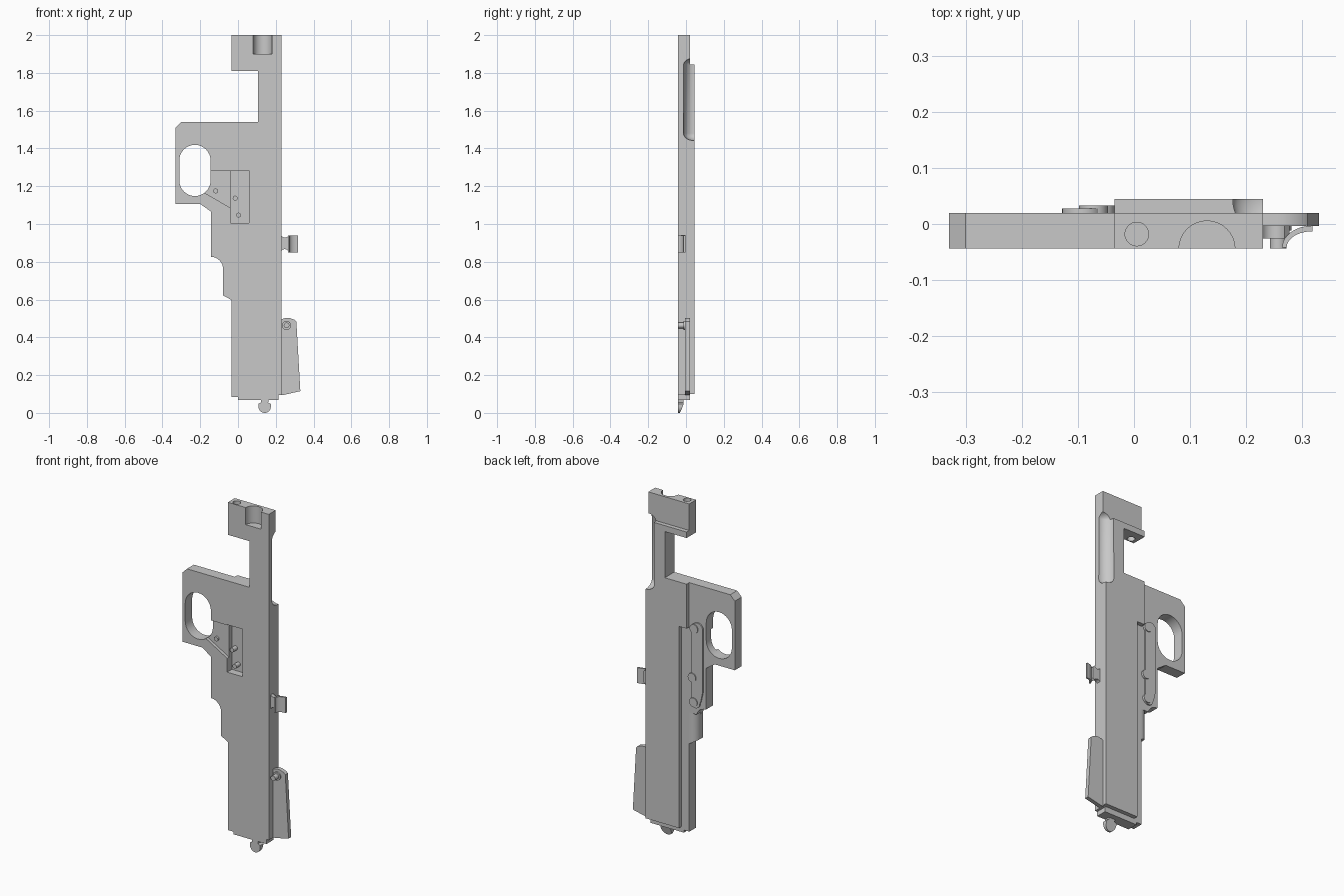
import bpy, bmesh, math

cube = bpy.data.objects.get("Cube")
if cube:
    bpy.data.objects.remove(cube, do_unlink=True)

grey = bpy.data.materials.new("light grey")
grey.use_nodes = True
colour = (0.58, 0.58, 0.58, 1)
grey.diffuse_color = colour
grey.node_tree.nodes["Principled BSDF"].inputs["Base Color"].default_value = colour

FRONT, BACK, SLAB = -0.0435, 0.02, 0.0445
LEFT, RIGHT = -0.035, 0.23


def finish(name, bm):
    bmesh.ops.recalc_face_normals(bm, faces=bm.faces)
    mesh = bpy.data.meshes.new(name)
    bm.to_mesh(mesh)
    bm.free()
    mesh.materials.append(grey)
    ob = bpy.data.objects.new(name, mesh)
    bpy.context.collection.objects.link(ob)
    return ob


def prism(name, pts, lo, hi, axis="y"):
    """Extrude an outline: (x, z) along y, or (x, y) along z."""
    bm = bmesh.new()
    place = (lambda a, b: (a, lo, b)) if axis == "y" else (lambda a, b: (a, b, lo))
    face = bm.faces.new([bm.verts.new(place(a, b)) for a, b in pts])
    ext = bmesh.ops.extrude_face_region(bm, geom=[face])
    move = (0, hi - lo, 0) if axis == "y" else (0, 0, hi - lo)
    verts = [v for v in ext["geom"] if isinstance(v, bmesh.types.BMVert)]
    bmesh.ops.translate(bm, vec=move, verts=verts)
    return finish(name, bm)


def arc(cx, cy, r, start, end, n=12, ry=None):
    ry = ry or r
    angles = [math.radians(start + (end - start) * i / n) for i in range(n + 1)]
    return [(cx + r * math.cos(t), cy + ry * math.sin(t)) for t in angles]


def rod(name, cx, c, r, lo, hi, axis="y", n=32):
    return prism(name, arc(cx, c, r, 0, 360, n)[:-1], lo, hi, axis)


def rect(x0, x1, z0, z1):
    return [(x0, z0), (x1, z0), (x1, z1), (x0, z1)]


def cut(ob, cutter):
    mod = ob.modifiers.new("cut", "BOOLEAN")
    mod.operation = "DIFFERENCE"
    mod.solver = "EXACT"
    mod.object = cutter
    bpy.context.view_layer.objects.active = ob
    bpy.ops.object.modifier_apply(modifier=mod.name)
    bpy.data.objects.remove(cutter, do_unlink=True)


# Main plate with head, neck, guard and stepped lower edge
outline = [(LEFT, 2), (LEFT, 1.81), (0.106, 1.81), (0.106, 1.54),
           (-0.3, 1.54), (-0.33, 1.51), (-0.33, 1.106), (-0.2, 1.106),
           (-0.143, 1.066), (-0.143, 0.826)]
outline += arc(-0.143, 0.762, 0.064, 90, 0, 8)[1:]
outline += [(-0.079, 0.622), (LEFT, 0.598), (LEFT, 0.083), (0, 0.083),
            (0, 0.068), (0.215, 0.068), (0.215, 0.095), (RIGHT, 0.095), (RIGHT, 2)]
body = prism("main_plate", outline, FRONT, BACK)

# Finger opening
slot = arc(-0.228, 1.336, 0.083, 0, 180, 16) + arc(-0.228, 1.231, 0.083, 180, 360, 16)
cut(body, prism("slot_cutter", slot, -0.1, 0.1))
# Front recesses
shallow = [(-0.16, 1.28), (-0.03, 1.28), (-0.03, 1.08), (-0.177, 1.165)]
cut(body, prism("shallow_cutter", shallow, -0.1, -0.025))
cut(body, prism("pocket_cutter", rect(-0.04, 0.058, 1.005, 1.283), -0.1, 0.0))
# Head bores
cut(body, rod("half_bore_cutter", 0.13, FRONT - 0.001, 0.05, 1.9, 2.1, "z"))
cut(body, rod("small_bore_cutter", 0.005, -0.018, 0.021, 1.7, 2.1, "z"))
# Rounded back corner of the lower step
rounding = arc(LEFT, -0.023, 0.043, 90, 180, 10) + [(-0.1, -0.023), (-0.1, 0.05), (LEFT, 0.05)]
cut(body, prism("rounding_cutter", rounding, 0.59, 0.78, "z"))

# Raised slab on the back
slab = prism("back_slab", [
    (0.015, 0.1), (RIGHT, 0.1), (RIGHT, 1.845), (LEFT, 1.845), (LEFT, 1.81),
    (0.106, 1.81), (0.106, 1.54), (LEFT, 1.54), (LEFT, 1.28), (0.015, 1.28)],
    BACK, SLAB)

# Side scoop through both layers, with domed ends
for part in (body, slab):
    bm = bmesh.new()
    bmesh.ops.create_uvsphere(bm, u_segments=32, v_segments=16, radius=0.055)
    for v in bm.verts:
        v.co.z = v.co.z * 0.7 + (0.18 if v.co.z > 0.001 else -0.18)
    bmesh.ops.translate(bm, vec=(0.23, 0.042, 1.66), verts=bm.verts)
    cut(part, finish("scoop_cutter", bm))

# Pins in the front recesses
for i, (x, z, base) in enumerate([(-0.118, 1.175, -0.023), (-0.015, 1.137, 0.002),
                                  (0.003, 1.047, 0.002)]):
    rod(f"front_pin_{i + 1}", x, z, 0.013, -0.036, base, n=20)

# Lever plate on the back; its pins overhang the inner edge
lever = arc(-0.092, 1.285, 0.036, 0, 180, 14)
lever += [(-0.128, 0.93), (-0.115, 0.87)] + arc(-0.078, 0.85, 0.03, 180, 360, 12)
lever += [(-0.056, 0.87)]
prism("lever_plate", lever, BACK - 0.002, 0.028)
for i, (x, z) in enumerate([(-0.072, 1.283), (-0.06, 0.995), (-0.068, 0.853)]):
    rod(f"lever_pin_{i + 1}", x, z, 0.026, BACK - 0.002, 0.033, n=24)

# Curved clip on the side
sheet = arc(0.318, -0.042, 0.054, 180, 90, 12, 0.039)
sheet += arc(0.318, -0.042, 0.046, 90, 180, 12, 0.029)
prism("clip_sheet", sheet, 0.85, 0.94, "z")
stem = arc(0.248, 0.95, 0.022, 205, 335, 8) + arc(0.248, 0.845, 0.022, 25, 155, 8)
prism("clip_stem", [(0.224, 0.94)] + stem[:9] + [(0.277, 0.93), (0.277, 0.865)]
      + stem[9:] + [(0.224, 0.855)], -0.026, -0.003)

# Lower side flap and its pivot
prism("side_flap", [(0.224, 0.095), (0.245, 0.096), (0.33, 0.115), (0.309, 0.483),
      (0.299, 0.493), (0.272, 0.503), (0.252, 0.503), (0.224, 0.493)], -0.004, BACK)
rod("flap_pivot", 0.257, 0.463, 0.015, FRONT, 0.0, n=24)
rod("flap_pivot_collar", 0.257, 0.463, 0.024, -0.012, 0.0, n=24)

# Bottom knob with a slanted back
knob = prism("bottom_knob", [(0.12, 0.075), (0.122, 0.055), (0.108, 0.048)]
             + arc(0.141, 0.033, 0.033, 180, 360, 14)
             + [(0.174, 0.048), (0.16, 0.055), (0.162, 0.075)], FRONT, -0.012)
for v in knob.data.vertices:
    if v.co.y > -0.02:
        v.co.y -= max(0, 0.045 - v.co.z) * 0.45

# Smooth curved walls, keep hard edges
for ob in bpy.context.view_layer.objects:
    ob.select_set(ob.type == "MESH")
bpy.context.view_layer.objects.active = body
bpy.ops.object.shade_smooth_by_angle(angle=math.radians(30))
